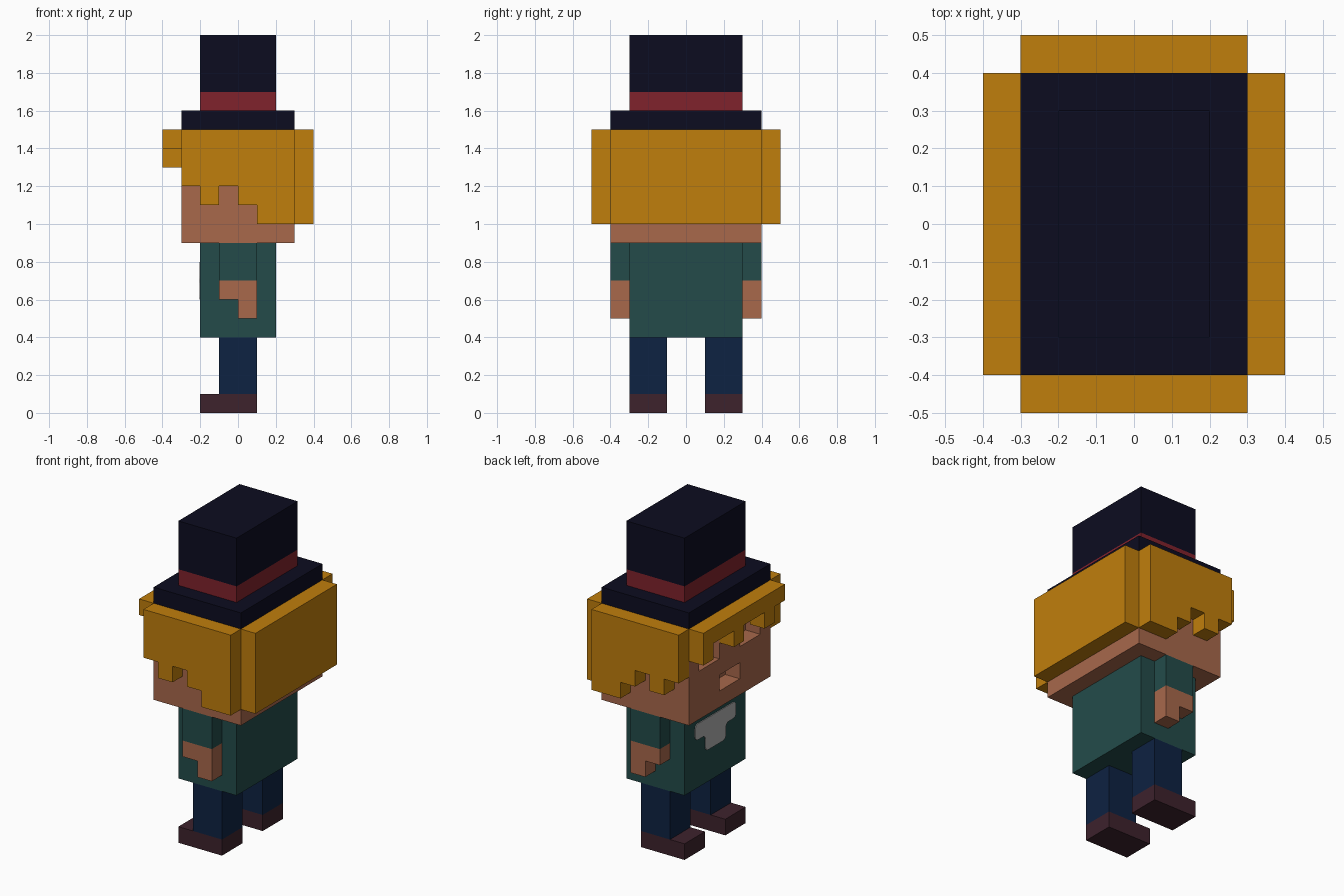
import bpy
import bmesh
from mathutils import Vector

cube = bpy.data.objects.get("Cube")
if cube:
    bpy.data.objects.remove(cube, do_unlink=True)


def linear(c):
    c /= 255
    return c / 12.92 if c <= 0.04045 else ((c + 0.055) / 1.055) ** 2.4


def material(name, r, g, b):
    m = bpy.data.materials.new(name)
    m.use_nodes = True
    col = (linear(r), linear(g), linear(b), 1)
    m.diffuse_color = col
    bsdf = next(n for n in m.node_tree.nodes if n.type == 'BSDF_PRINCIPLED')
    bsdf.inputs["Base Color"].default_value = col
    bsdf.inputs["Roughness"].default_value = 0.9
    return m


HAT = material("midnight black", 12, 12, 32)
RED = material("ribbon red", 128, 34, 44)
HAIR = material("golden hair", 192, 126, 12)
SKIN = material("skin", 168, 104, 75)
TEAL = material("dark teal", 35, 75, 74)
NAVY = material("navy", 13, 34, 66)
SHOE = material("dark plum", 61, 34, 44)
GREY = material("light grey", 176, 176, 176)


def finish(name, bm, mat):
    bmesh.ops.recalc_face_normals(bm, faces=bm.faces)
    me = bpy.data.meshes.new(name)
    bm.to_mesh(me)
    bm.free()
    me.materials.append(mat)
    ob = bpy.data.objects.new(name, me)
    bpy.context.collection.objects.link(ob)
    return ob


def box_bm(x, y, z):
    """Box mesh from (low, high) ranges."""
    bm = bmesh.new()
    bmesh.ops.create_cube(bm, size=1)
    for v in bm.verts:
        v.co = [r[0] if c < 0 else r[1] for c, r in zip(v.co, (x, y, z))]
    return bm


def box(name, x, y, z, mat):
    return finish(name, box_bm(x, y, z), mat)


def slab(name, outline, axis, lo, hi, mat, rounding=0):
    """Extrude a 2D outline (horizontal, z) along the x or y axis."""
    bm = bmesh.new()
    place = (lambda p: (lo, p[0], p[1])) if axis == 'x' else (lambda p: (p[0], lo, p[1]))
    face = bm.faces.new([bm.verts.new(place(p)) for p in outline])
    if rounding:
        bmesh.ops.bevel(bm, geom=bm.verts[:], offset=rounding, segments=3,
                        profile=0.5, affect='VERTICES')
        face = bm.faces[:][0]
    out = bmesh.ops.extrude_face_region(bm, geom=[face], use_keep_orig=True)
    move = Vector((hi - lo, 0, 0)) if axis == 'x' else Vector((0, hi - lo, 0))
    verts = [g for g in out["geom"] if isinstance(g, bmesh.types.BMVert)]
    bmesh.ops.translate(bm, verts=verts, vec=move)
    return finish(name, bm, mat)


def comb(columns, top):
    """Stepped outline from (start, end, bottom) columns under a flat top."""
    pts = [(columns[0][0], top)]
    for a, b, bottom in columns:
        for p in ((a, bottom), (b, bottom)):
            if pts[-1] != p:
                pts.append(p)
    return pts + [(columns[-1][1], top)]


# Head with sunken eyes and mouth on the -x face
bm = box_bm((-.3, .3), (-.4, .4), (.9, 1.5))
cuts = [((0, y, 0), (0, 1, 0)) for y in (-.3, -.1, .1, .3)]
cuts += [((0, 0, z), (0, 0, 1)) for z in (1.0, 1.1, 1.2, 1.4)]
for co, no in cuts:
    bmesh.ops.bisect_plane(bm, geom=bm.verts[:] + bm.edges[:] + bm.faces[:],
                           plane_co=co, plane_no=no)
bm.normal_update()
sunken = [(-.2, 1.3), (.2, 1.3), (0, 1.05)]
holes = []
for f in bm.faces:
    c = f.calc_center_median()
    if c.x < -.29 and any(abs(c.y - y) < .02 and abs(c.z - z) < .02 for y, z in sunken):
        holes.append(f)
bmesh.ops.inset_individual(bm, faces=holes, thickness=0, depth=0)
for f in holes:
    for v in f.verts:
        v.co.x = -.2
finish("head", bm, SKIN)

# Hair: back panel, stepped side panels, toothed fringe
box("hair_back", (.3, .4), (-.4, .4), (1.0, 1.5), HAIR)
side_cols = [(-.3, -.2, 1.2), (-.2, -.1, 1.1), (-.1, 0, 1.2), (0, .1, 1.1), (.1, .3, 1.0)]
for side, s in (("left", 1), ("right", -1)):
    slab("hair_side_" + side, comb(side_cols, 1.5), 'y', s * .4, s * .5, HAIR)
fringe_cols = [(-.4, -.3, 1.4), (-.3, -.2, 1.3), (-.2, 0, 1.4),
               (0, .1, 1.3), (.1, .3, 1.4), (.3, .4, 1.3)]
slab("hair_fringe", comb(fringe_cols, 1.5), 'x', -.4, -.3, HAIR)

# Top hat
box("hat_brim", (-.3, .3), (-.4, .4), (1.5, 1.6), HAT)
box("hat_band", (-.2, .2), (-.3, .3), (1.6, 1.7), RED)
box("hat_crown", (-.2, .2), (-.3, .3), (1.7, 2.0), HAT)

# Torso and chest patch
box("torso", (-.2, .2), (-.3, .3), (.4, .9), TEAL)
patch = [(-.2, .8), (-.2, .7), (-.1, .7), (-.1, .6), (.1, .6), (.1, .7), (.2, .7), (.2, .8)]
slab("chest_patch", patch, 'x', -.205, -.2, GREY, rounding=.025)

# Arms, hands, legs and shoes on both sides
hand = [(-.1, .7), (-.1, .6), (0, .6), (0, .5), (.1, .5), (.1, .7)]
for side, s in (("left", 1), ("right", -1)):
    arm_y = sorted((s * .3, s * .4))
    leg_y = sorted((s * .1, s * .3))
    box("sleeve_" + side, (-.1, .1), arm_y, (.7, .9), TEAL)
    slab("hand_" + side, hand, 'y', s * .3, s * .4, SKIN)
    box("leg_" + side, (-.1, .1), leg_y, (.1, .4), NAVY)
    box("shoe_" + side, (-.2, .1), leg_y, (0, .1), SHOE)
